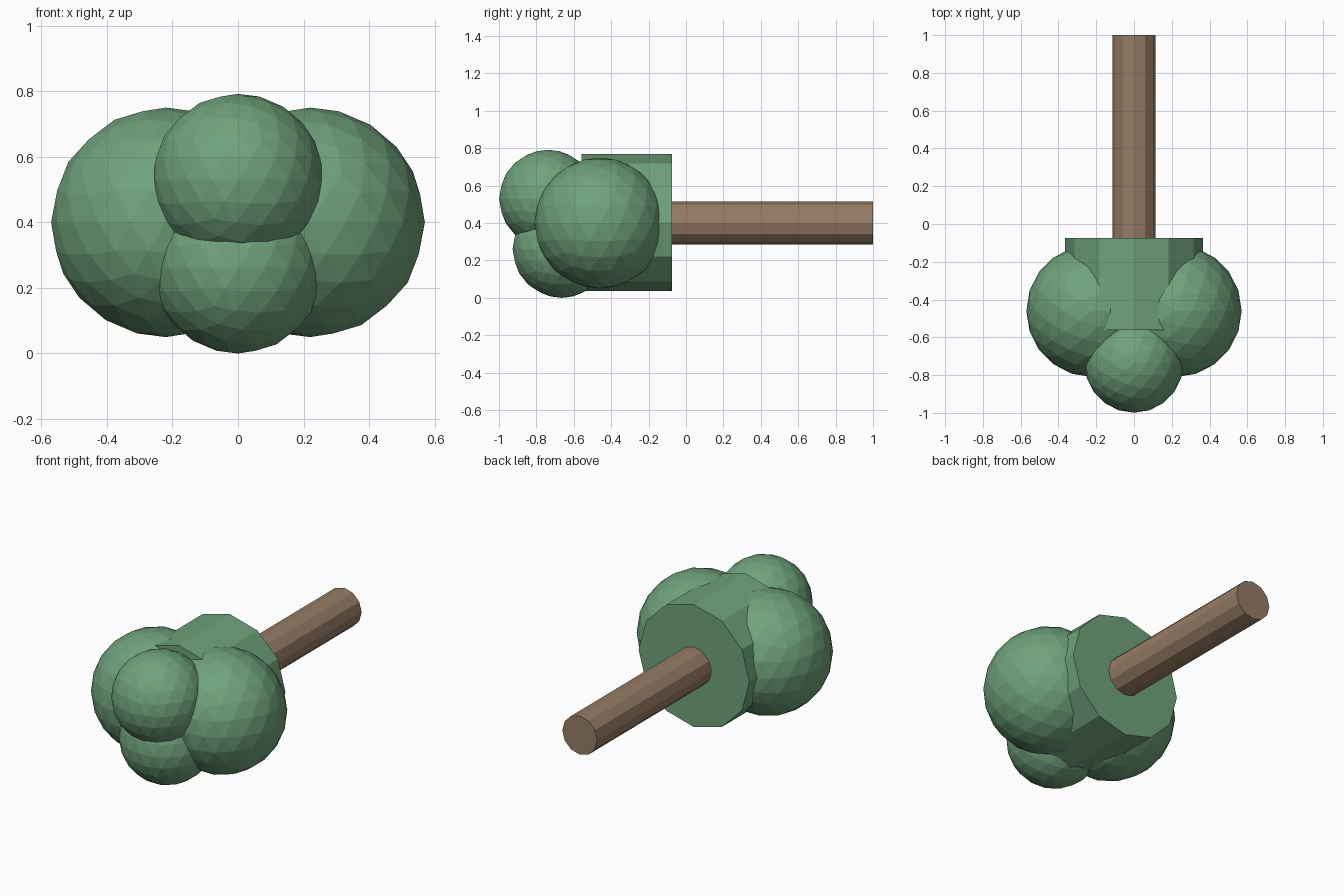
import bpy
import math

if "Cube" in bpy.data.objects:
    bpy.data.objects.remove(bpy.data.objects["Cube"])


def material(name, color):
    mat = bpy.data.materials.new(name)
    mat.diffuse_color = (*color, 1)
    mat.use_nodes = True
    mat.node_tree.nodes["Principled BSDF"].inputs["Base Color"].default_value = mat.diffuse_color
    return mat


GREEN = material("leaf_green", (0.16, 0.36, 0.20))
BROWN = material("bark_brown", (0.30, 0.20, 0.13))
AXIS_Z = 0.4


def finish(name, mat):
    ob = bpy.context.object
    ob.name = name
    ob.data.materials.append(mat)
    return ob


def ball(name, center, radius):
    bpy.ops.mesh.primitive_ico_sphere_add(subdivisions=3, radius=radius, location=center)
    return finish(name, GREEN)


def rod(name, radius, y0, y1, z, mat):
    # 12-sided cylinder lying along y
    bpy.ops.mesh.primitive_cylinder_add(
        vertices=12, radius=radius, depth=y1 - y0,
        location=(0, (y0 + y1) / 2, z), rotation=(math.pi / 2, 0, 0))
    return finish(name, mat)


# Trunk and the thick foliage block at its end
rod("trunk", 0.115, -0.12, 1.0, AXIS_Z, BROWN)
rod("foliage_core", 0.365, -0.56, -0.075, 0.403, GREEN)

# Large side clumps
for side, sx in (("left", -1), ("right", 1)):
    ball("foliage_" + side, (sx * 0.22, -0.46, AXIS_Z), 0.35)

# Small front clumps
ball("foliage_upper", (0, -0.737, 0.53), 0.262)
ball("foliage_lower", (0, -0.665, 0.262), 0.262)
